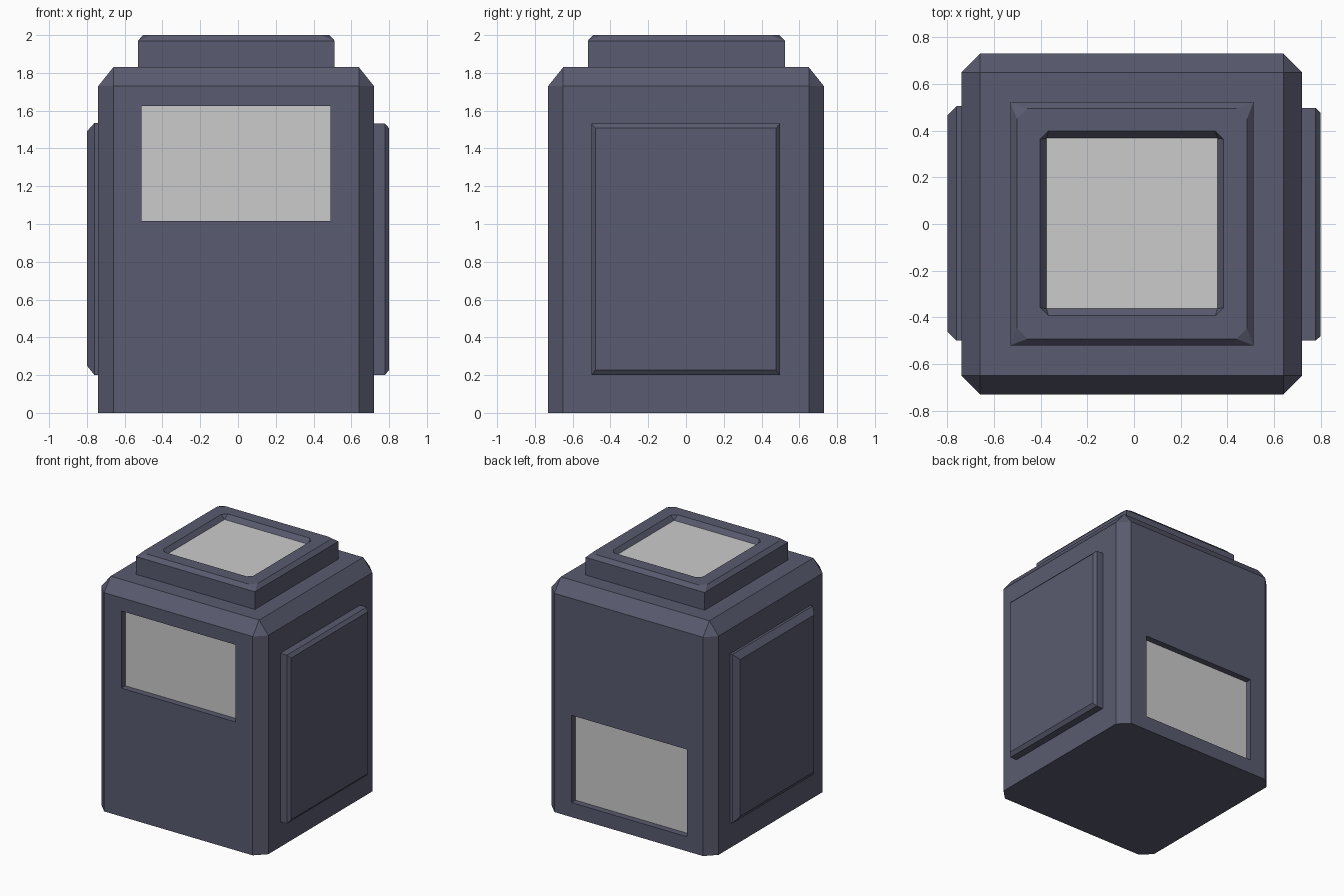
import bpy, bmesh
from mathutils import Vector

if "Cube" in bpy.data.objects:
    bpy.data.objects.remove(bpy.data.objects["Cube"])

dark = bpy.data.materials.new("dark_metal")
dark.diffuse_color = (0.1, 0.105, 0.16, 1)
dark.use_nodes = True
dark.node_tree.nodes["Principled BSDF"].inputs["Base Color"].default_value = dark.diffuse_color


def ring(a0, a1, b0, b1, c, cut=0.0):
    """Rectangle at height c with its corners cut off (cut 0 = square corners)."""
    k = cut
    return [(a0 + k, b0, c), (a1 - k, b0, c), (a1, b0 + k, c), (a1, b1 - k, c),
            (a1 - k, b1, c), (a0 + k, b1, c), (a0, b1 - k, c), (a0, b0 + k, c)]


def loft(name, rings, mat=dark, turn=lambda p: p, cap_end=True):
    """Skin a stack of rings into a solid."""
    bm = bmesh.new()
    rows = [[bm.verts.new(turn(p)) for p in r] for r in rings]
    for lo, hi in zip(rows, rows[1:]):
        for i in range(8):
            j = (i + 1) % 8
            bm.faces.new((lo[i], lo[j], hi[j], hi[i]))
    bm.faces.new(rows[0][::-1])
    if cap_end:
        bm.faces.new(rows[-1])
    bmesh.ops.remove_doubles(bm, verts=bm.verts, dist=1e-5)
    bmesh.ops.recalc_face_normals(bm, faces=bm.faces)
    me = bpy.data.meshes.new(name)
    bm.to_mesh(me)
    bm.free()
    ob = bpy.data.objects.new(name, me)
    bpy.context.collection.objects.link(ob)
    if mat:
        me.materials.append(mat)
    return ob


def box(name, x0, x1, y0, y1, z0, z1, mat=None):
    return loft(name, [ring(x0, x1, y0, y1, z0), ring(x0, x1, y0, y1, z1)], mat)


# Main body: chamfered corners and top edge
body = loft("body", [ring(-.74, .72, -.73, .73, 0, .08),
                     ring(-.74, .72, -.73, .73, 1.73, .08),
                     ring(-.66, .64, -.65, .65, 1.83)])

# Recessed windows: high on the front, low on the back
for name, x0, x1, z0, z1, side in (("front_window", -.51, .49, 1.015, 1.625, -1),
                                   ("back_window", -.52, .49, .115, .805, 1)):
    def span(a, b):
        return sorted((side * a, side * b))
    cutter = box(name + "_cutter", x0, x1, *span(.67, .8), z0, z1, dark)
    mod = body.modifiers.new(name, 'BOOLEAN')
    mod.operation, mod.solver, mod.object = 'DIFFERENCE', 'EXACT', cutter
    bpy.context.view_layer.objects.active = body
    bpy.ops.object.modifier_apply(modifier=name)
    bpy.data.objects.remove(cutter)
    box(name, x0, x1, *span(.67, .68), z0, z1)

# Side panels with bevelled outer edges
loft("right_panel", [ring(-.5, .497, .2, 1.532, .70),
                     ring(-.5, .497, .2, 1.532, .778),
                     ring(-.48, .477, .228, 1.507, .80)],
     turn=lambda p: Vector((p[2], p[0], p[1])))
loft("left_panel", [ring(-.5, .505, .2, 1.535, .72),
                    ring(-.5, .505, .2, 1.535, .76),
                    ring(-.46, .465, .25, 1.49, .80)],
     turn=lambda p: Vector((-p[2], p[0], p[1])))

# Roof cap with bevelled rim and a sloped recess
loft("roof_cap", [ring(-.53, .512, -.52, .523, 1.83),
                  ring(-.53, .512, -.52, .523, 1.97),
                  ring(-.502, .484, -.492, .495, 2.0, .045),
                  ring(-.402, .384, -.393, .398, 2.0, .035),
                  ring(-.375, .358, -.363, .368, 1.965)], cap_end=False)

# Roof window in the floor of the recess
box("roof_window", -.375, .358, -.363, .368, 1.955, 1.965)
